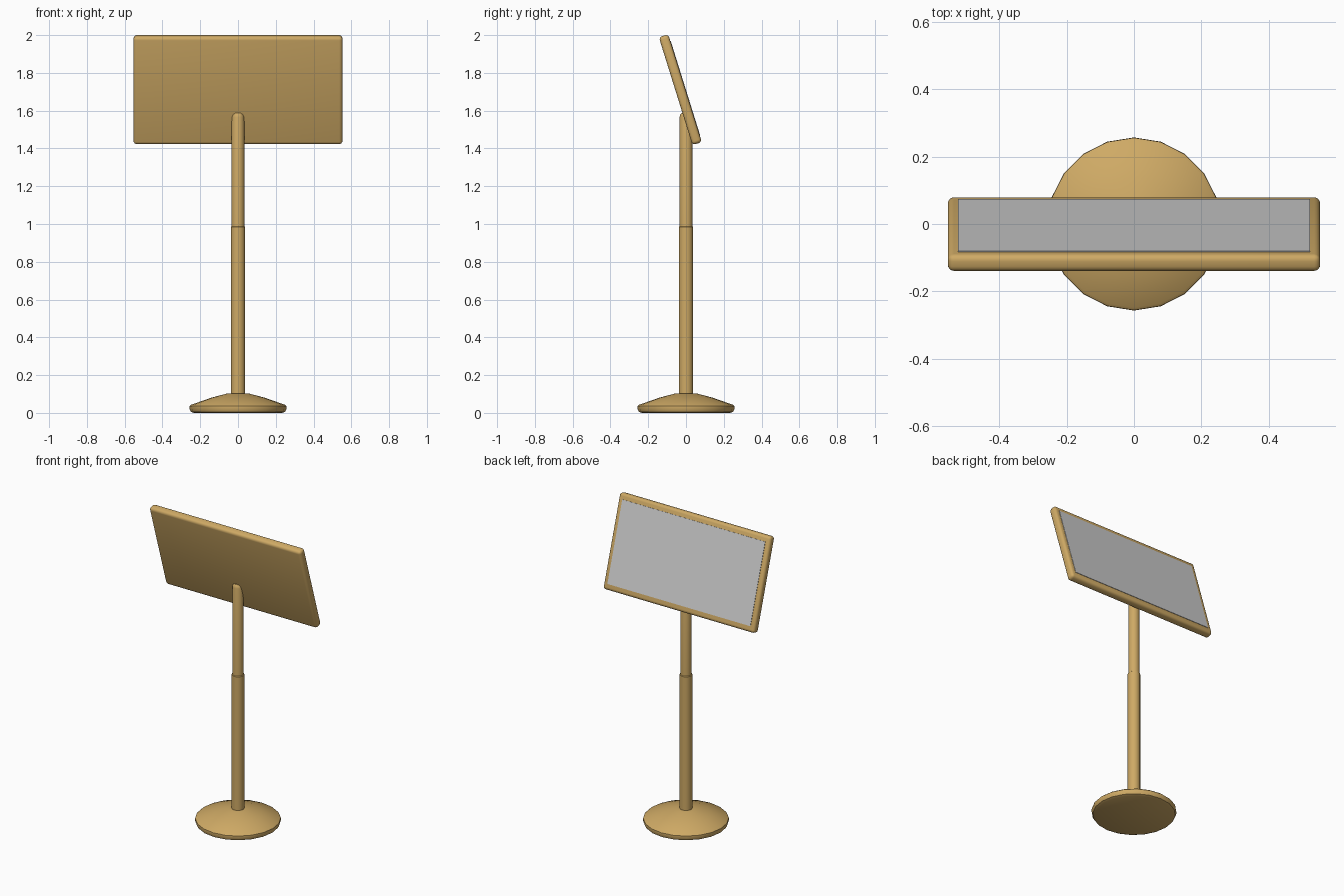
import bpy, bmesh, math
from mathutils import Matrix, Vector

if "Cube" in bpy.data.objects:
    bpy.data.objects.remove(bpy.data.objects["Cube"])

TILT = math.radians(17.3)
PANEL_CENTRE = Vector((0, -0.03, 1.711))

wood = bpy.data.materials.new("golden_brown")
wood.diffuse_color = (0.62, 0.40, 0.13, 1)
wood.use_nodes = True
wood.node_tree.nodes["Principled BSDF"].inputs["Base Color"].default_value = wood.diffuse_color


def finish(name, bm, mat=None):
    bmesh.ops.recalc_face_normals(bm, faces=bm.faces[:])
    mesh = bpy.data.meshes.new(name)
    bm.to_mesh(mesh)
    bm.free()
    obj = bpy.data.objects.new(name, mesh)
    bpy.context.collection.objects.link(obj)
    if mat:
        mesh.materials.append(mat)
    bpy.ops.object.select_all(action='DESELECT')
    obj.select_set(True)
    bpy.context.view_layer.objects.active = obj
    bpy.ops.object.shade_smooth_by_angle(angle=math.radians(35))
    return obj


def lathe(name, profile, sides, mat):
    """Stack of rings (radius, z), capped at both ends."""
    bm = bmesh.new()
    rings = [[bm.verts.new((r * math.cos(2 * math.pi * i / sides),
                            r * math.sin(2 * math.pi * i / sides), z))
              for i in range(sides)] for r, z in profile]
    for a, b in zip(rings, rings[1:]):
        for i in range(sides):
            j = (i + 1) % sides
            bm.faces.new((a[i], a[j], b[j], b[i]))
    bm.faces.new(rings[0])
    bm.faces.new(rings[-1])
    return finish(name, bm, mat)


def tilted_box(name, size, offset, bevel=0, mat=None):
    """Box in the leaning panel's own frame; offset runs along its +y normal."""
    bm = bmesh.new()
    bmesh.ops.create_cube(bm, size=1)
    bmesh.ops.scale(bm, vec=size, verts=bm.verts[:])
    if bevel:
        bmesh.ops.bevel(bm, geom=bm.edges[:], offset=bevel, segments=4,
                        profile=0.5, affect='EDGES')
    bmesh.ops.translate(bm, vec=(0, offset, 0), verts=bm.verts[:])
    bm.transform(Matrix.Translation(PANEL_CENTRE) @ Matrix.Rotation(TILT, 4, 'X'))
    return finish(name, bm, mat)


# Round foot with a domed top
lathe("base", [(0.235, 0.003), (0.235, 0), (0.25, 0.006), (0.257, 0.02), (0.256, 0.036),
               (0.248, 0.043), (0.14, 0.081), (0.06, 0.102), (0.03, 0.104)][1:], 20, wood)

# Telescopic pole: wider sleeve below, thinner rod with rounded tip above
lathe("lower_pole", [(0.038, 0.08), (0.038, 0.985), (0.034, 0.988)], 20, wood)
lathe("upper_pole", [(0.034, 0.95), (0.034, 1.565), (0.031, 1.578),
                     (0.024, 1.587), (0.012, 1.589)], 20, wood)

# Leaning board with rounded rim and its pale display sheet on the back side
tilted_box("board", (1.106, 0.052, 0.598), 0, 0.018, wood)
tilted_box("display_sheet", (1.044, 0.012, 0.522), 0.0225)
